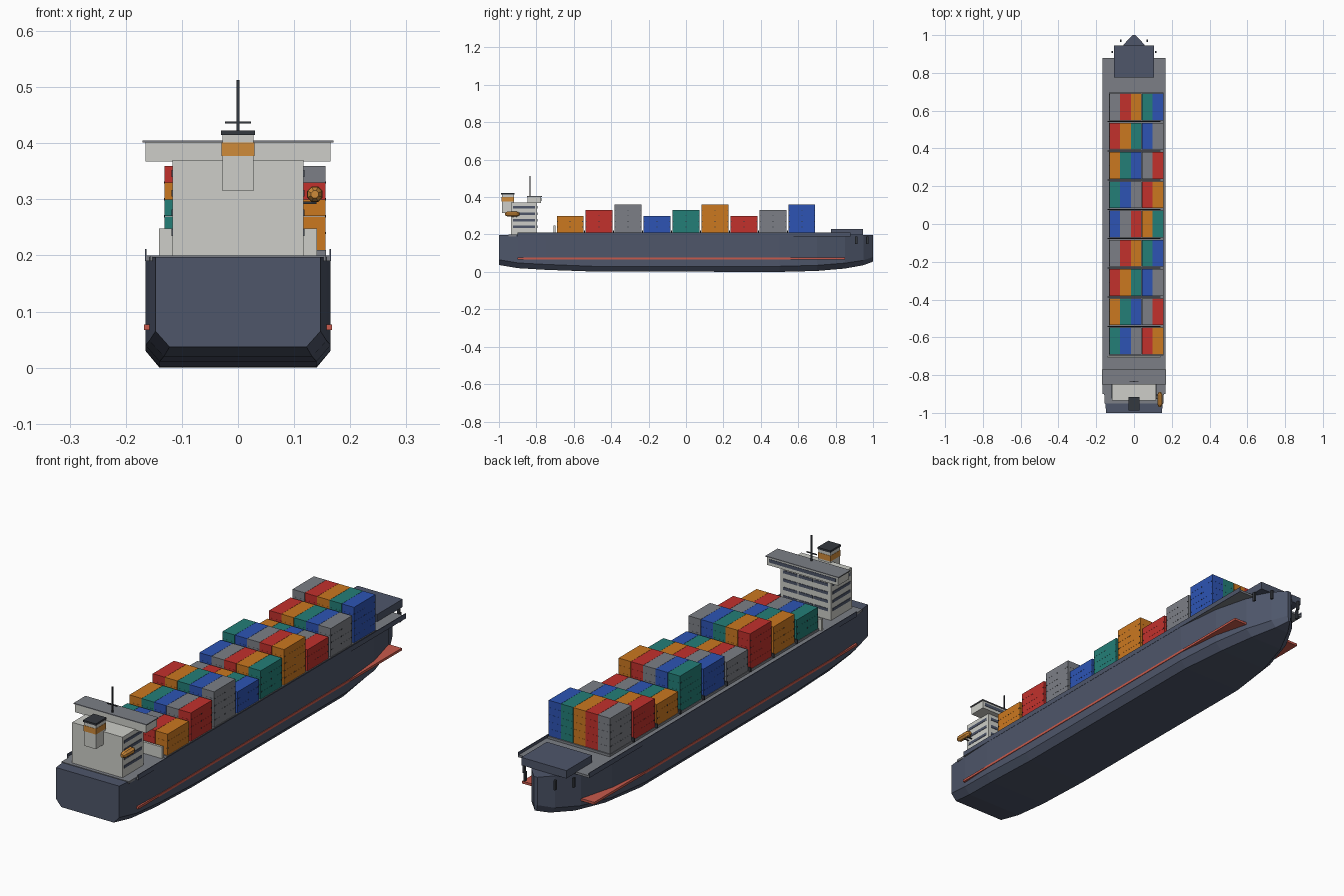
import bpy, bmesh, math
from mathutils import Matrix, Vector

if "Cube" in bpy.data.objects:
    bpy.data.objects.remove(bpy.data.objects["Cube"])


def mat(name, hexcode):
    m = bpy.data.materials.new(name)
    rgb = [int(hexcode[i:i + 2], 16) / 255 for i in (0, 2, 4)]
    m.diffuse_color = [((c + .055) / 1.055) ** 2.4 if c > .04 else c / 12.92 for c in rgb] + [1]
    m.use_nodes = True
    m.node_tree.nodes["Principled BSDF"].inputs["Base Color"].default_value = m.diffuse_color
    return m


HULL = mat("slate_hull", "4E566A")
GREY = mat("grey", "7C7F86")
WHITE = mat("warm_white", "CDCEC8")
RED = mat("red", "C2312C")
ORANGE = mat("orange", "CB7820")
TEAL = mat("teal", "237E77")
BLUE = mat("blue", "2D54B4")
STRIPE = mat("salmon_stripe", "C85A4C")
AMBER = mat("amber", "CF8B3A")
DARK = mat("dark_grey", "34383F")


def finish(name, bm, material):
    me = bpy.data.meshes.new(name)
    bm.to_mesh(me)
    bm.free()
    me.materials.append(material)
    ob = bpy.data.objects.new(name, me)
    bpy.context.collection.objects.link(ob)
    return ob


def boxes(name, material, specs):
    """One object from boxes given as (x0, x1, y0, y1, z0, z1)."""
    bm = bmesh.new()
    for x0, x1, y0, y1, z0, z1 in specs:
        m = Matrix.Translation(((x0 + x1) / 2, (y0 + y1) / 2, (z0 + z1) / 2))
        bmesh.ops.create_cube(bm, size=1, matrix=m @ Matrix.Diagonal((x1 - x0, y1 - y0, z1 - z0, 1)))
    return finish(name, bm, material)


def loft(name, material, rings):
    """Skin closed rings of points and cap both ends."""
    bm = bmesh.new()
    rows = [[bm.verts.new(p) for p in r] for r in rings]
    n = len(rows[0])
    for a, b in zip(rows, rows[1:]):
        for i in range(n):
            j = (i + 1) % n
            bm.faces.new((a[i], a[j], b[j], b[i]))
    bm.faces.new(rows[0])
    bm.faces.new(rows[-1])
    bmesh.ops.recalc_face_normals(bm, faces=bm.faces)
    return finish(name, bm, material)


# Hull stations: y, side half width, bottom half width, bottom z, chamfer z
TOP = .197
stations = [
    (-1, .147, .122, .037, .065), (-.9, .158, .132, .02, .048),
    (-.75, .165, .14, .011, .04), (-.5, .165, .14, .002, .03),
    (.5, .165, .14, 0, .03), (.7, .146, .115, .005, .035),
    (.85, .107, .077, .018, .047), (.95, .055, .032, .036, .062),
    (1, .008, .004, .055, .08)]
loft("hull", HULL, [[(w, y, TOP), (w, y, zc), (b, y, zb), (-b, y, zb), (-w, y, zc), (-w, y, TOP)]
                    for y, w, b, zb, zc in stations])

# Waterline stripe runs through the hull and stands proud at the bow
boxes("waterline_stripe", STRIPE, [(-.1675, .1675, -.9, .85, .067, .077)])

# Deck, bulwarks, forecastle, hatch coaming
boxes("main_deck", GREY, [(-.157, .157, -.95, -.9, .19, .1995), (-.164, .164, -.9, .88, .19, .1995)])
boxes("bulwarks", HULL, [(s - .0015, s + .0015, -.9, .88, .19, .211) for s in (-.1645, .1645)])
boxes("forecastle", HULL, [(-.105, .105, .775, .945, .197, .23)])
boxes("hatch_coaming", GREY, [(-.132, .157, -.695, .695, .198, .2095)])
boxes("anchors", DARK, [(s * x - .004, s * x + .004, y - .006, y + .006, .15, .19)
                        for s in (-1, 1) for x, y in ((.07, .97), (.115, .91))])

# Container stacks: colours shift one column per bay, heights cycle 3-4-5 tiers
X0, CW, TIER, BASE = -.131, .0574, .03, .21
cycle = [("grey", GREY), ("red", RED), ("orange", ORANGE), ("teal", TEAL), ("blue", BLUE)]
stacks = {n: [] for n, _ in cycle}
fittings, lashings = [], []
for bay in range(9):
    yc = -.62 + .155 * bay
    tiers = 3 + bay % 3
    for col in range(5):
        x = X0 + CW * col
        name = cycle[(8 - bay + col) % 5][0]
        for t in range(tiers):
            z = BASE + TIER * t
            stacks[name].append((x + .0004, x + CW - .0004, yc - .071, yc + .071, z, z + TIER - .0003))
    # small dark corner fittings on the outer sides
    for x in (X0, X0 + 5 * CW):
        for t in range(1, tiers):
            for dy in (-.066, 0, .066):
                z = BASE + TIER * t
                fittings.append((x - .0008, x + .0008, yc + dy - .002, yc + dy + .002, z - .002, z + .002))
    if bay < 8:
        lashings.append((-.14, .14, yc + .075, yc + .08, .205, .222))
for n, m in cycle:
    boxes(n + "_containers", m, stacks[n])
boxes("container_fittings", DARK, fittings)
boxes("lashing_bars", DARK, lashings)

# Accommodation block, bridge and wave wall
boxes("deckhouse", WHITE, [(-.117, .117, -.935, -.797, .197, .37)])
boxes("wave_wall", WHITE, [(-.141, .141, -.708, -.698, .198, .248)])
boxes("bridge", WHITE, [(-.165, .165, -.848, -.775, .367, .401)])
boxes("bridge_roof", GREY, [(-.17, .17, -.851, -.771, .401, .405)])
bands = []
for z in (.235, .27, .305, .34):
    for i in range(3):
        x = -.104 + .071 * i
        bands.append((x, x + .066, -.798, -.795, z, z + .012))
    for s in (-1, 1):
        bands.append((s * .117 - .0015, s * .117 + .0015, -.925, -.808, z, z + .012))
bands.append((-.155, .155, -.776, -.7735, .38, .394))
boxes("window_bands", HULL, bands)

# Funnel with band and cap
boxes("funnel", WHITE, [(-.028, .028, -.985, -.92, .315, .416)])
boxes("funnel_band", AMBER, [(-.0292, .0292, -.9862, -.9188, .377, .401)])
boxes("funnel_cap", DARK, [(-.03, .03, -.988, -.917, .415, .423)])

# Mast with crossbar
boxes("mast", DARK, [(-.0025, .0025, -.8375, -.8325, .4, .513), (-.023, .023, -.837, -.833, .435, .439)])

# Lifeboat: eight-sided tapered capsule with davits
LX, LZ = .137, .309
rings = []
for y, r in ((-.968, .007), (-.955, .014), (-.905, .015), (-.89, .007)):
    rings.append([(LX + r * math.cos(a), y, LZ + r * math.sin(a))
                  for a in [math.pi / 8 + math.pi / 4 * k for k in range(8)]])
loft("lifeboat", AMBER, rings)
boxes("lifeboat_davits", DARK, [(.115, .14, y - .002, y + .002, .292, .296) for y in (-.925, -.905)])
